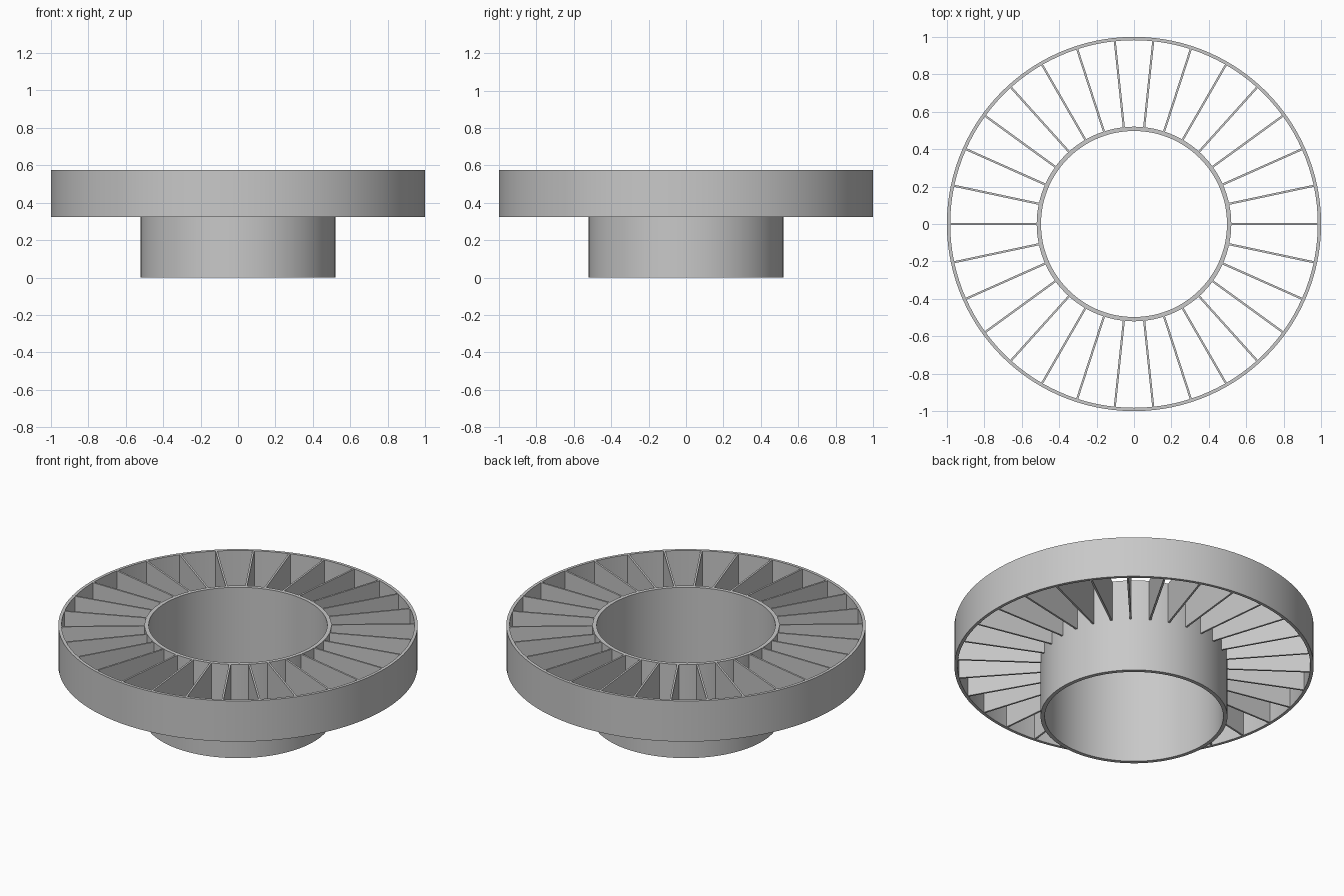
import bpy, bmesh, math
from mathutils import Matrix, Vector

if "Cube" in bpy.data.objects:
    bpy.data.objects.remove(bpy.data.objects["Cube"])

RING_BOTTOM, TOP = 0.325, 0.575
VANES = 30

grey = bpy.data.materials.new("light_grey")
grey.diffuse_color = (0.58, 0.58, 0.58, 1)
grey.use_nodes = True
grey.node_tree.nodes["Principled BSDF"].inputs["Base Color"].default_value = grey.diffuse_color


def finish(name, bm, smooth=False):
    bmesh.ops.recalc_face_normals(bm, faces=bm.faces)
    mesh = bpy.data.meshes.new(name)
    bm.to_mesh(mesh)
    bm.free()
    mesh.materials.append(grey)
    obj = bpy.data.objects.new(name, mesh)
    bpy.context.collection.objects.link(obj)
    if smooth:
        bpy.ops.object.select_all(action='DESELECT')
        obj.select_set(True)
        bpy.context.view_layer.objects.active = obj
        bpy.ops.object.shade_smooth_by_angle(angle=math.radians(30))
    return obj


def tube(name, r_in, r_out, z0, z1, steps=120):
    # rectangular wall section revolved about z
    bm = bmesh.new()
    verts = [bm.verts.new(p) for p in
             ((r_in, 0, z0), (r_out, 0, z0), (r_out, 0, z1), (r_in, 0, z1))]
    edges = [bm.edges.new((verts[i], verts[(i + 1) % 4])) for i in range(4)]
    bmesh.ops.spin(bm, geom=verts + edges, cent=(0, 0, 0), axis=(0, 0, 1),
                   angle=math.tau, steps=steps, use_duplicate=False)
    bmesh.ops.remove_doubles(bm, verts=bm.verts, dist=1e-4)
    return finish(name, bm, smooth=True)


# Central hub sleeve and outer rim
tube("hub_sleeve", 0.497, 0.52, 0, TOP)
tube("outer_rim", 0.982, 1.0, RING_BOTTOM, TOP)

# Thin radial vanes joining the hub to the rim
bm = bmesh.new()
r0, r1 = 0.515, 0.986
size = Matrix.Diagonal((r1 - r0, 0.011, TOP - RING_BOTTOM - 0.001, 1))
place = Matrix.Translation(Vector(((r0 + r1) / 2, 0, (TOP + RING_BOTTOM) / 2)))
for i in range(VANES):
    turn = Matrix.Rotation(math.tau * i / VANES, 4, 'Z')
    bmesh.ops.create_cube(bm, size=1, matrix=turn @ place @ size)
finish("radial_vanes", bm)
